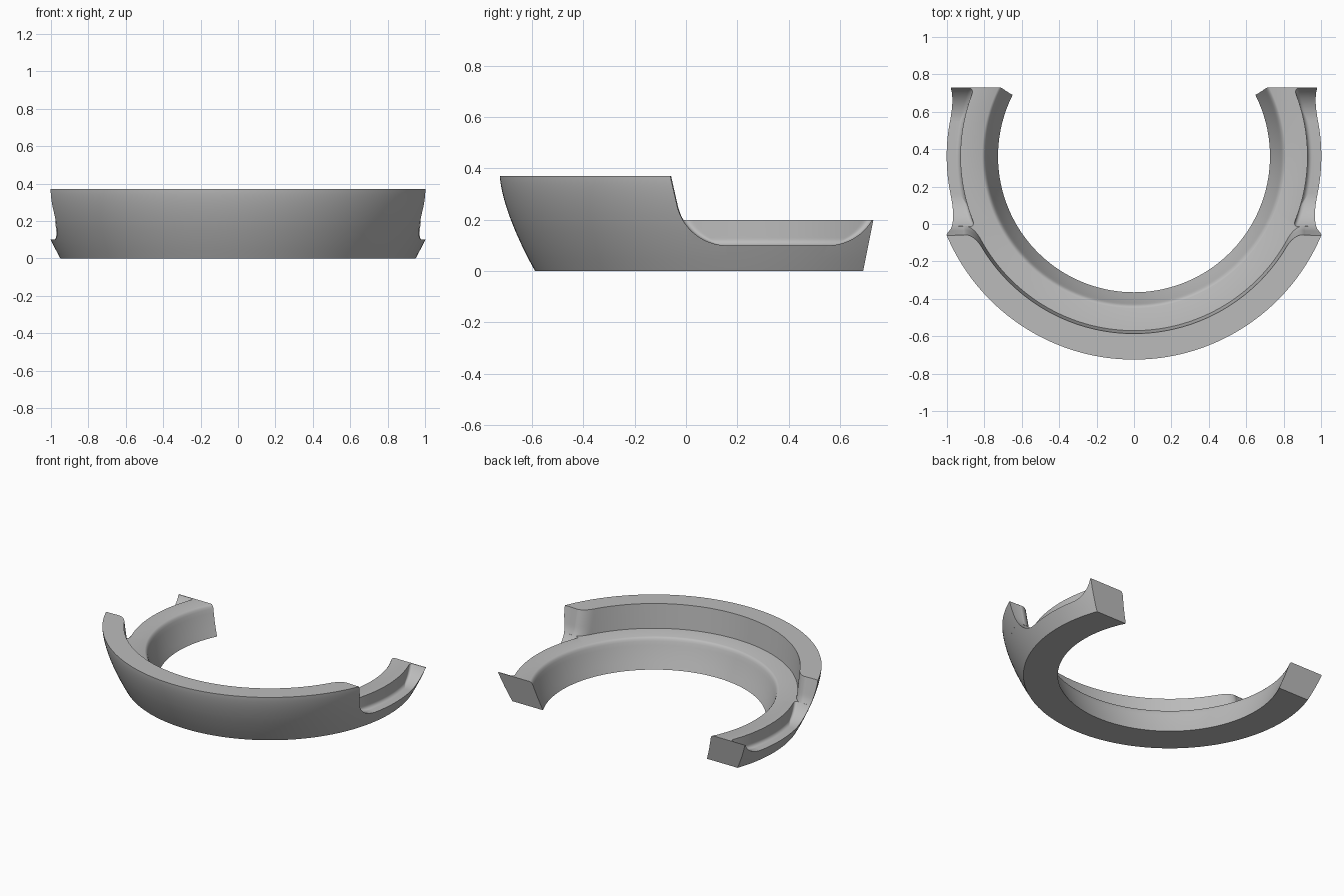
import bpy, bmesh
from math import sin, cos, acos, sqrt, pi, radians

cube = bpy.data.objects.get("Cube")
if cube:
    bpy.data.objects.remove(cube, do_unlink=True)

grey = bpy.data.materials.new("plain grey")
grey.use_nodes = True
colour = (0.5, 0.5, 0.5, 1)
grey.diffuse_color = colour
grey.node_tree.nodes["Principled BSDF"].inputs["Base Color"].default_value = colour

CY = 0.362          # y of the ring's centre
SHELF, TOP = 0.2, 0.37
FLOOR, BEND = 0.1, 0.2   # slot floor height and radius of its rounded ends


def outer_radius(z):
    return 1.087 - 0.137 * (1 - z / TOP) ** 1.5


def round_off(t):
    """Quarter-circle falloff from 1 to 0 as t goes from 0 to 1."""
    t = min(max(t, 0), 1)
    return 1 - sqrt(1 - (1 - t) ** 2)


def slot_reach(z):
    """Half-width gained by the slot's rounded end at height z."""
    return sqrt(max(0, BEND ** 2 - (FLOOR + BEND - z) ** 2))


def wall_end(z):
    """y where the raised wall stops."""
    low = min(z, 0.25)
    return 0.16 - slot_reach(low) - 0.23 * (z - low)


def arc(radius, end_y, z, pull=0, length=1, n=144):
    """Arc through the front, its ends on end_y, optionally flared outward there."""
    limit = acos((CY - end_y) / (radius + pull))
    points = []
    for i in range(n + 1):
        a = limit * sin((2 * i / n - 1) * pi / 2)
        r = radius + pull * round_off((limit - abs(a)) * radius / length)
        points.append((r * sin(a), CY - r * cos(a), z))
    return points


def loft(name, layers, mirror=False):
    """Skin stacked (inner, outer) outlines into a closed solid."""
    bm = bmesh.new()
    for side in ((1, -1) if mirror else (1,)):
        rows = []
        for inner, outer in layers:
            loop = inner + outer[::-1]
            rows.append([bm.verts.new((side * x, y, z)) for x, y, z in loop])
        n = len(rows[0])
        for low, high in zip(rows, rows[1:]):
            for i in range(n):
                j = (i + 1) % n
                bm.faces.new((low[i], low[j], high[j], high[i]))
        for row in (rows[0], rows[-1]):
            for i in range(n // 2 - 1):
                bm.faces.new((row[i], row[i + 1], row[n - 2 - i], row[n - 1 - i]))
    bmesh.ops.recalc_face_normals(bm, faces=bm.faces)
    mesh = bpy.data.meshes.new(name)
    bm.to_mesh(mesh)
    bm.free()
    mesh.materials.append(grey)
    obj = bpy.data.objects.new(name, mesh)
    bpy.context.collection.objects.link(obj)
    return obj


def activate(obj):
    bpy.ops.object.select_all(action='DESELECT')
    obj.select_set(True)
    bpy.context.view_layer.objects.active = obj


# Open base ring with a sloped bore, a rounded inner lip and leaning ends
bore = [(0, 0.727), (0.05, 0.747), (0.1, 0.766), (0.15, 0.783),
        (0.175, 0.791), (0.188, 0.797), (0.196, 0.804), (SHELF, 0.812)]
layers = []
for z, r in bore:
    end = 0.69 + 0.2 * z
    layers.append((arc(r, end, z), arc(outer_radius(z), end, z)))
base_ring = loft("base_ring", layers)

# Side slots: round-ended channels outside the shelf, filleted at the floor
layers = []
for k in range(17):
    z = FLOOR + 0.12 * (k / 16) ** 2
    reach = slot_reach(z)
    y0, y1 = 0.16 - reach, 0.552 + reach
    inner, outer = [], []
    for i in range(49):
        y = (y0 + y1) / 2 - (y1 - y0) / 2 * cos(pi * i / 48)
        fillet = 0.025 * max(round_off((z - FLOOR) / 0.025),
                             round_off(min(y - y0, y1 - y) / 0.03))
        inner.append((sqrt(0.928 ** 2 - (y - CY) ** 2) + fillet, y, z))
        outer.append((1.2, y, z))
    layers.append((inner, outer))
slot_cutter = loft("slot_cutter", layers, mirror=True)
slot_cutter.hide_render = True

activate(base_ring)
cut = base_ring.modifiers.new("slots", 'BOOLEAN')
cut.operation = 'DIFFERENCE'
cut.solver = 'EXACT'
cut.object = slot_cutter
bpy.ops.object.modifier_apply(modifier=cut.name)
bpy.data.objects.remove(slot_cutter, do_unlink=True)

# Raised front wall, its inner corners rounded where it stops
layers = []
for k in range(13):
    t = k / 12
    z = SHELF + (TOP - SHELF) * t
    end = wall_end(z)
    layers.append((arc(0.932 + 0.016 * t, end, z, 0.06, 0.1),
                   arc(outer_radius(z), end, z)))
front_wall = loft("front_wall", layers)

for obj in (base_ring, front_wall):
    activate(obj)
    bpy.ops.object.shade_smooth_by_angle(angle=radians(30))
